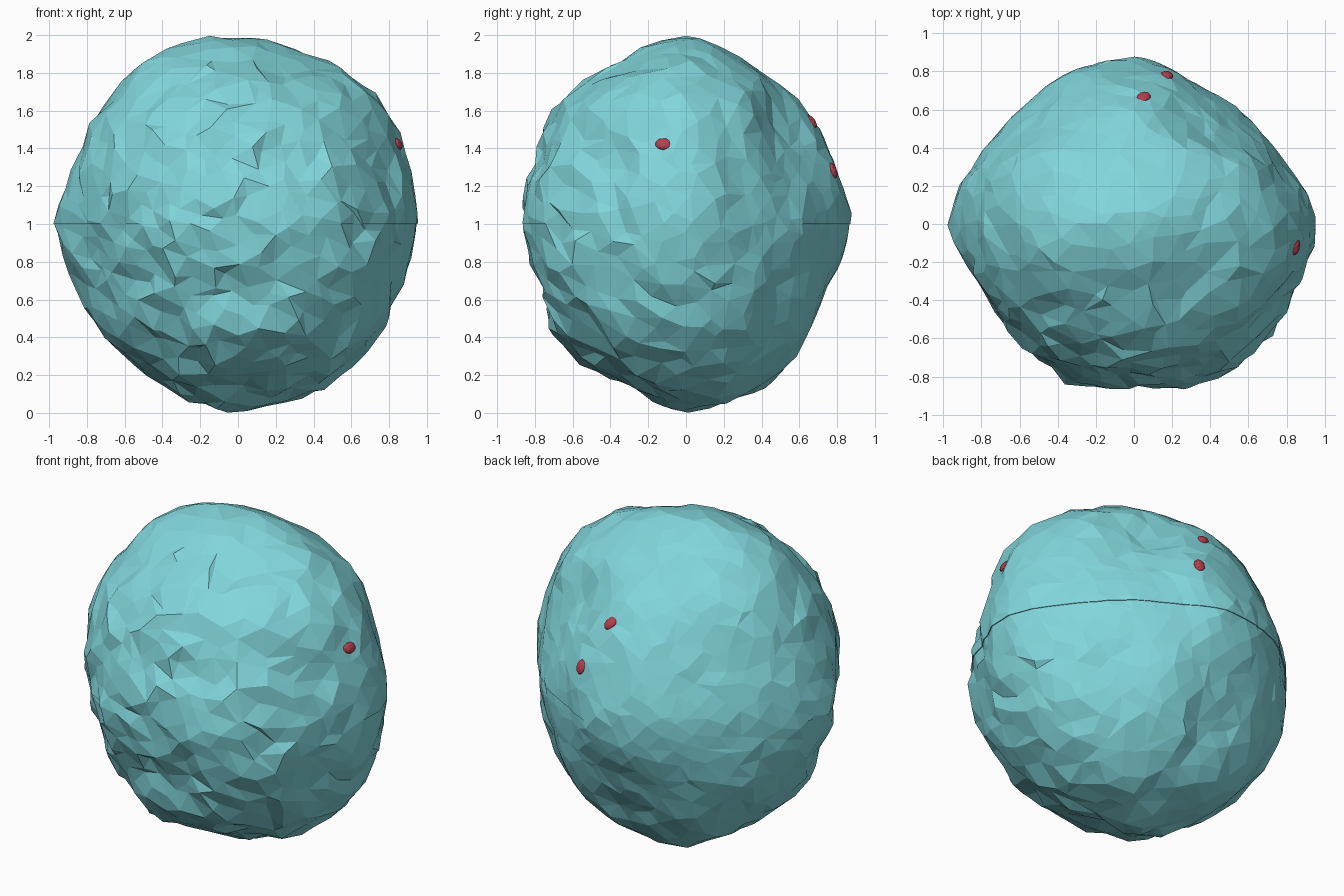
import bpy, bmesh, math, random
from mathutils import Vector, noise
from mathutils.bvhtree import BVHTree

random.seed(7)
cube = bpy.data.objects.get("Cube")
if cube:
    bpy.data.objects.remove(cube, do_unlink=True)


def material(name, rgb):
    mat = bpy.data.materials.new(name)
    mat.use_nodes = True
    mat.diffuse_color = (*rgb, 1)
    mat.node_tree.nodes["Principled BSDF"].inputs["Base Color"].default_value = (*rgb, 1)
    return mat


def add_object(name, bm, mat):
    mesh = bpy.data.meshes.new(name)
    bmesh.ops.recalc_face_normals(bm, faces=bm.faces)
    bm.to_mesh(mesh)
    bm.free()
    mesh.materials.append(mat)
    obj = bpy.data.objects.new(name, mesh)
    bpy.context.collection.objects.link(obj)
    return obj


def slanted(turn, tip):
    """Right and up directions of a section plane, turned about z and tipped."""
    t, e = math.radians(turn), math.radians(tip)
    right = Vector((math.cos(t), math.sin(t), 0))
    back = Vector((-math.sin(t), math.cos(t), 0))
    return right, back * math.sin(e) + Vector((0, 0, math.cos(e)))


teal = material("teal rock", (0.22, 0.67, 0.71))
red = material("red gem", (0.46, 0.05, 0.08))

CENTRE = Vector((0, 0, 1))

# Section planes through the middle, with outline radii at even angles
SECTIONS = [
    (slanted(0, 90),
     [.97, .87, .82, .81, .89, .87, .86, .9, .98, .87, .85, .91, .86, .92, .92, .92]),
    (slanted(0, 0),
     [.96, .97, 1.04, .98, 1, 1.02, .97, .92, .98, .94, .92, .97, 1, 1, .97, .94]),
    (slanted(90, 0),
     [.88, .86, .88, .92, 1, .95, .94, .87, .88, .83, .95, .87, 1, .96, .85, .83]),
    (slanted(35, 25.5),
     [.81, .78, .79, .86, .94, .98, .96, .92, .87, .84, .89, .96, .92, .98, .97, .89]),
    (slanted(215, 25.5),
     [.86, .9, .92, .94, .92, 1, .96, .85, .84, .82, .9, .97, 1, .93, .93, .85]),
    (slanted(141, -30),
     [.85, .83, .86, .91, .93, .96, 1.02, .91, .95, .93, .92, .9, .94, .92, .93, .91]),
]


def outline(radii, u, v):
    t = math.atan2(v, u) / math.tau * len(radii)
    i = math.floor(t)
    a, b = radii[i % len(radii)], radii[(i + 1) % len(radii)]
    return a + (b - a) * (t - i)


def rock_radius(d):
    total = weight = 0
    for (right, up), radii in SECTIONS:
        u, v = d.dot(right), d.dot(up)
        w = 1 / (1.02 - u * u - v * v) ** 2
        total += w * outline(radii, u, v)
        weight += w
    # The back is smooth, the front and underside are craggy
    rough = min(1, max(0.3, 0.6 - 0.6 * d.y - 0.2 * d.z))
    bumps = noise.noise(d * 5) * 0.02 + random.uniform(-0.026, 0.02)
    return total / weight - 0.007 + rough * bumps


def rock():
    """Irregular triangulated ball pushed out to the outlines."""
    bm = bmesh.new()
    count = 900
    for i in range(count):
        z = 1 - (2 * i + 1) / count
        a = i * math.pi * (3 - math.sqrt(5))
        ring = math.sqrt(1 - z * z)
        jitter = Vector([random.uniform(-0.04, 0.04) for _ in range(3)])
        bm.verts.new((Vector((ring * math.cos(a), ring * math.sin(a), z)) + jitter).normalized())
    bmesh.ops.convex_hull(bm, input=bm.verts)
    for v in bm.verts:
        v.co = CENTRE + v.co * rock_radius(v.co)
    bm.normal_update()
    return bm


whole = rock()

# Two closed halves meeting at a level seam, the lower one slightly narrower
for name, sign, width in (("upper_half", 1, 1), ("lower_half", -1, 0.994)):
    half = whole.copy()
    cut = bmesh.ops.bisect_plane(half, geom=half.verts[:] + half.edges[:] + half.faces[:],
                                 plane_co=CENTRE, plane_no=(0, 0, -sign), clear_outer=True)
    rim = [g for g in cut["geom_cut"] if isinstance(g, bmesh.types.BMEdge)]
    bmesh.ops.edgeloop_fill(half, edges=rim)
    bmesh.ops.scale(half, vec=(width, width, 1), verts=half.verts)
    add_object(name, half, teal)

# Small red gems set into the surface
tree = BVHTree.FromBMesh(whole)
for name, spot, tilt in (("side_gem", (.86, -.12, 1.43), 1.35),
                         ("back_lower_gem", (.17, .77, 1.28), 1.3),
                         ("back_upper_gem", (.05, .66, 1.54), 0.9)):
    outward = (Vector(spot) - CENTRE).normalized()
    point, normal, _, _ = tree.ray_cast(CENTRE, outward)
    bm = bmesh.new()
    bmesh.ops.create_icosphere(bm, subdivisions=2, radius=1)
    bmesh.ops.scale(bm, vec=(0.046, 0.034, 0.022), verts=bm.verts)
    gem = add_object(name, bm, red)
    gem.location = point - outward * 0.004
    gem.rotation_mode = "QUATERNION"
    turn = Vector((0, 0, 1)).rotation_difference(outward)
    spin = Vector((1, 0, 0)).rotation_difference(Vector((math.cos(tilt), math.sin(tilt), 0)))
    gem.rotation_quaternion = turn @ spin

whole.free()
